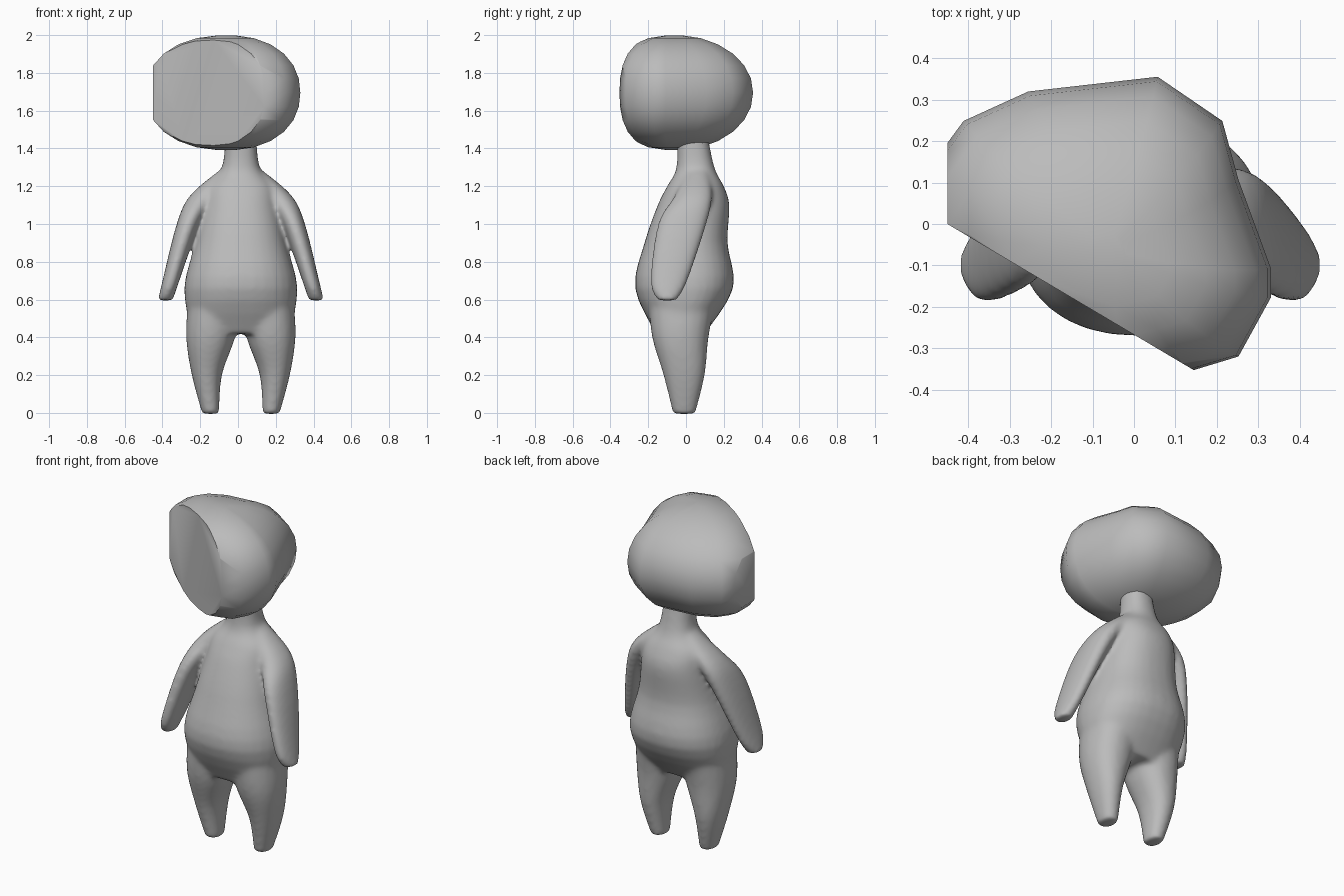
import bpy, bmesh, math
from mathutils import Vector

cube = bpy.data.objects.get("Cube")
if cube:
    bpy.data.objects.remove(cube)

clay = bpy.data.materials.new("clay_grey")
clay.use_nodes = True
clay.diffuse_color = (0.5, 0.5, 0.5, 1)
clay.node_tree.nodes["Principled BSDF"].inputs["Base Color"].default_value = clay.diffuse_color


def oval(count, power):
    """Unit outline: a circle at power 2, squarer above it."""
    points = []
    for i in range(count):
        angle = math.tau * i / count
        c, s = math.cos(angle), math.sin(angle)
        points.append((math.copysign(abs(c) ** (2 / power), c),
                       math.copysign(abs(s) ** (2 / power), s)))
    return points


def smooth_levels(levels, steps=4):
    """Fill in levels along a smooth curve through the given ones."""
    keys = [Vector(level) for level in levels]
    padded = [keys[0]] + keys + [keys[-1]]
    filled = []
    for before, start, end, after in zip(padded, padded[1:], padded[2:], padded[3:]):
        pull_in, pull_out = (end - before) / 2, (after - start) / 2
        for step in range(steps):
            t = step / steps
            ease = t * t * (3 - 2 * t)
            filled.append(start.lerp(end, ease)
                          + pull_in * t * (1 - t) ** 2
                          - pull_out * t * t * (1 - t))
    return filled + [keys[-1]]


def loft(bm, outline, levels, side=1):
    """Stack the outline through levels of height, x centre, x radius, y centre, y radius."""
    rings = []
    for z, cx, rx, cy, ry in levels:
        rings.append([bm.verts.new((side * cx + u * rx, cy + v * ry, z)) for u, v in outline])
    for low, high in zip(rings, rings[1:]):
        for i in range(len(outline)):
            bm.faces.new((low[i - 1], low[i], high[i], high[i - 1]))
    bm.faces.new(rings[0][::-1])
    bm.faces.new(rings[-1])


def slice_flat(bm, point, normal):
    """Cut away everything beyond a plane and cap the cut."""
    geometry = bm.verts[:] + bm.edges[:] + bm.faces[:]
    cut = bmesh.ops.bisect_plane(bm, geom=geometry, plane_co=point, plane_no=normal,
                                 clear_outer=True)
    rim = [e for e in cut["geom_cut"] if isinstance(e, bmesh.types.BMEdge)]
    bmesh.ops.holes_fill(bm, edges=rim, sides=0)


def finish(bm, name, x):
    bmesh.ops.recalc_face_normals(bm, faces=bm.faces)
    mesh = bpy.data.meshes.new(name)
    bm.to_mesh(mesh)
    bm.free()
    mesh.materials.append(clay)
    mesh.shade_smooth()
    obj = bpy.data.objects.new(name, mesh)
    obj.location.x = x
    bpy.context.collection.objects.link(obj)
    return obj


# Pear-shaped torso with neck
torso = [
    (0.42, 0, 0.26, -0.03, 0.13),
    (0.66, 0, 0.3, -0.01, 0.26),
    (0.9, 0, 0.24, 0, 0.22),
    (1.1, 0, 0.2, 0.04, 0.19),
    (1.2, 0, 0.18, 0.05, 0.15),
    (1.3, 0, 0.1, 0.05, 0.1),
    (1.5, 0, 0.08, 0.03, 0.08),
]
# Tapering leg, foot to hip
leg = [
    (-0.005, 0.16, 0.045, -0.01, 0.06),
    (0.2, 0.18, 0.08, -0.01, 0.11),
    (0.4, 0.16, 0.13, -0.03, 0.15),
    (0.6, 0.14, 0.14, -0.02, 0.18),
]
# Flat arm, hand to shoulder
arm = [
    (0.595, 0.4, 0.04, -0.1, 0.05),
    (0.7, 0.37, 0.045, -0.09, 0.1),
    (1, 0.28, 0.06, -0.02, 0.13),
    (1.15, 0.2, 0.07, 0.04, 0.1),
    (1.28, 0.06, 0.06, 0.06, 0.06),
]
bm = bmesh.new()
loft(bm, oval(32, 2.3), smooth_levels(torso))
for side in (1, -1):
    for limb in (leg, arm):
        loft(bm, oval(20, 2.2), smooth_levels(limb), side)
body = finish(bm, "body", 0.015)

# Fuse limbs and torso into one soft skin
fuse = body.modifiers.new("fuse", "REMESH")
fuse.mode = "VOXEL"
fuse.voxel_size = 0.012
fuse.use_smooth_shade = True
soften = body.modifiers.new("soften", "SMOOTH")
soften.factor = 0.5
soften.iterations = 16

# Head: rounded stack of a turned outline, sliced flat for the face and cheek
head_outline = [
    (1, -0.3), (0.8, 0.3), (0.7, 0.7), (0.3, 1), (-0.5, 0.9), (-0.9, 0.7), (-1.1, 0.4),
    (-1.1, 0), (-0.9, -0.5), (-0.4, -0.9), (0.1, -1.1), (0.5, -1), (0.8, -0.9), (1, -0.5),
]
head = []
layers = 12
for layer in range(layers + 1):
    height = math.sin(math.pi * (layer / layers - 0.5) * 0.95)
    width = (1 - abs(height) ** 2.2) ** (1 / 2.2)
    head.append((1.695 + 0.305 * height, 0, 0.39 * width, -0.06 * height ** 2, 0.355 * width))
bm = bmesh.new()
loft(bm, head_outline, head)
slice_flat(bm, (-0.39, 0, 1.7), (-1, 0, 0))
slice_flat(bm, (-0.39, 0, 1.7), (-0.51, -0.86, 0))
head_object = finish(bm, "head", -0.06)
head_object.data.set_sharp_from_angle(angle=math.radians(50))
